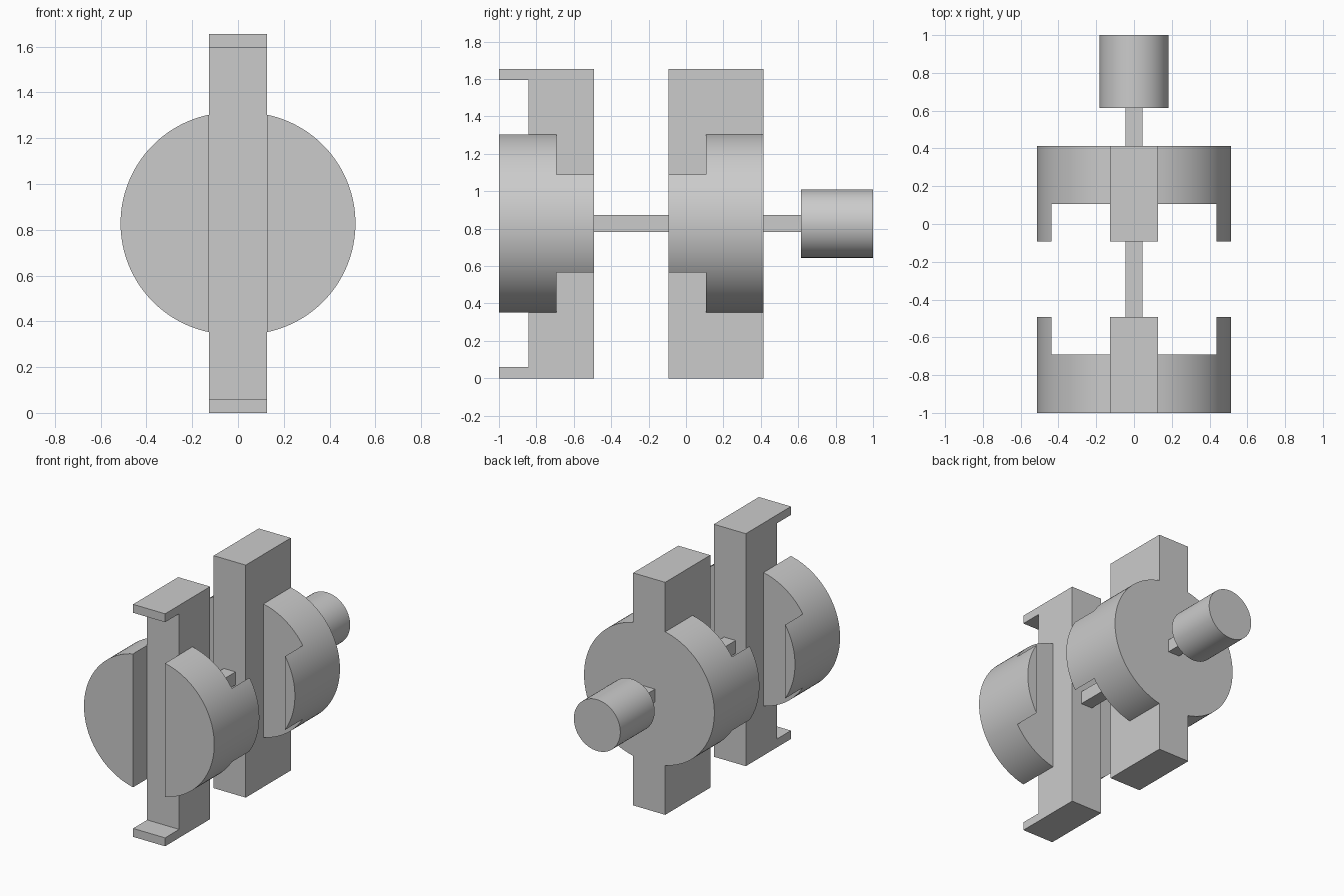
import bpy, bmesh
from math import acos, cos, sin, pi, radians

cube = bpy.data.objects.get("Cube")
if cube:
    bpy.data.objects.remove(cube, do_unlink=True)

CZ = 0.8275            # height of the shaft axis
HEIGHT = 2 * CZ
BAR = 0.126            # half width of the upright bars
FRONT, FRONT_IN, REAR_IN, REAR = -1.0, -0.493, -0.093, 0.414

grey = bpy.data.materials.new("plain grey")
grey.use_nodes = True
grey.diffuse_color = (0.6, 0.6, 0.6, 1)
grey.node_tree.nodes["Principled BSDF"].inputs["Base Color"].default_value = (0.6, 0.6, 0.6, 1)


def finish(bm, name):
    bmesh.ops.recalc_face_normals(bm, faces=bm.faces)
    mesh = bpy.data.meshes.new(name)
    bm.to_mesh(mesh)
    bm.free()
    mesh.materials.append(grey)
    obj = bpy.data.objects.new(name, mesh)
    bpy.context.collection.objects.link(obj)
    return obj


def extrude(bm, faces, vec):
    """Extrude faces and return the new caps."""
    geom = bmesh.ops.extrude_face_region(bm, geom=faces)["geom"]
    bmesh.ops.translate(bm, vec=vec, verts=[g for g in geom if isinstance(g, bmesh.types.BMVert)])
    return [g for g in geom if isinstance(g, bmesh.types.BMFace)]


def side_profile(name, points, half_width):
    """Solid from a (y, z) outline, spread evenly across x."""
    bm = bmesh.new()
    face = bm.faces.new([bm.verts.new((-half_width, y, z)) for y, z in points])
    extrude(bm, [face], (2 * half_width, 0, 0))
    return finish(bm, name)


def rect(y0, y1, z0, z1):
    return [(y0, z0), (y1, z0), (y1, z1), (y0, z1)]


def smooth(obj):
    bpy.ops.object.select_all(action='DESELECT')
    obj.select_set(True)
    bpy.context.view_layer.objects.active = obj
    bpy.ops.object.shade_smooth_by_angle(angle=radians(30))


def cheeks(name, y, plate, lug):
    """Pair of rounded plates beside a bar, each with a lug on its outer rim."""
    r, cx, lug_x = 0.485, 0.028, 0.436
    a_bar, a_lug = acos((BAR - cx) / r), acos((lug_x - cx) / r)

    def arc(a, b, n):
        return [a + (b - a) * i / n for i in range(n + 1)]

    bm = bmesh.new()

    def ring(angles):
        return [bm.verts.new((cx + r * cos(a), y, CZ + r * sin(a))) for a in angles]

    low = ring(arc(-a_bar, -a_lug, 16))
    mid = ring(arc(-a_lug, a_lug, 24)[1:-1])
    high = ring(arc(a_lug, a_bar, 16))
    inner = bm.faces.new(low + high)
    outer = bm.faces.new([low[-1]] + mid + [high[0]])
    caps = extrude(bm, [inner, outer], (0, plate, 0))
    rim = max(caps, key=lambda f: f.calc_center_median().x)
    extrude(bm, [rim], (0, lug, 0))
    obj = finish(bm, name)
    smooth(obj)
    mod = obj.modifiers.new("both sides", 'MIRROR')
    mod.use_mirror_merge = False
    return obj


# Front bar with a lip at each end, and plain rear bar
step, lip = -0.842, 0.06
side_profile("front_bar", [
    (FRONT, 0), (FRONT_IN, 0), (FRONT_IN, HEIGHT), (FRONT, HEIGHT),
    (FRONT, HEIGHT - lip), (step, HEIGHT - lip), (step, lip), (FRONT, lip)], BAR)
side_profile("rear_bar", rect(REAR_IN, REAR, 0, HEIGHT), BAR)

# Rounded cheeks with lugs facing each other
cheeks("front_cheeks", FRONT, 0.308, 0.199)
cheeks("rear_cheeks", REAR, -0.308, -0.199)

# Square shaft sections
KNOB = 0.614
s = 0.046
side_profile("middle_shaft", rect(FRONT_IN, REAR_IN, CZ - s, CZ + s), s)
side_profile("rear_shaft", rect(REAR, KNOB, CZ - s, CZ + s), s)

# Round end knob
bpy.ops.mesh.primitive_cylinder_add(vertices=64, radius=0.183, depth=1 - KNOB,
                                    location=(0, (1 + KNOB) / 2, CZ), rotation=(pi / 2, 0, 0))
knob = bpy.context.object
knob.name = "end_knob"
knob.data.materials.append(grey)
smooth(knob)
